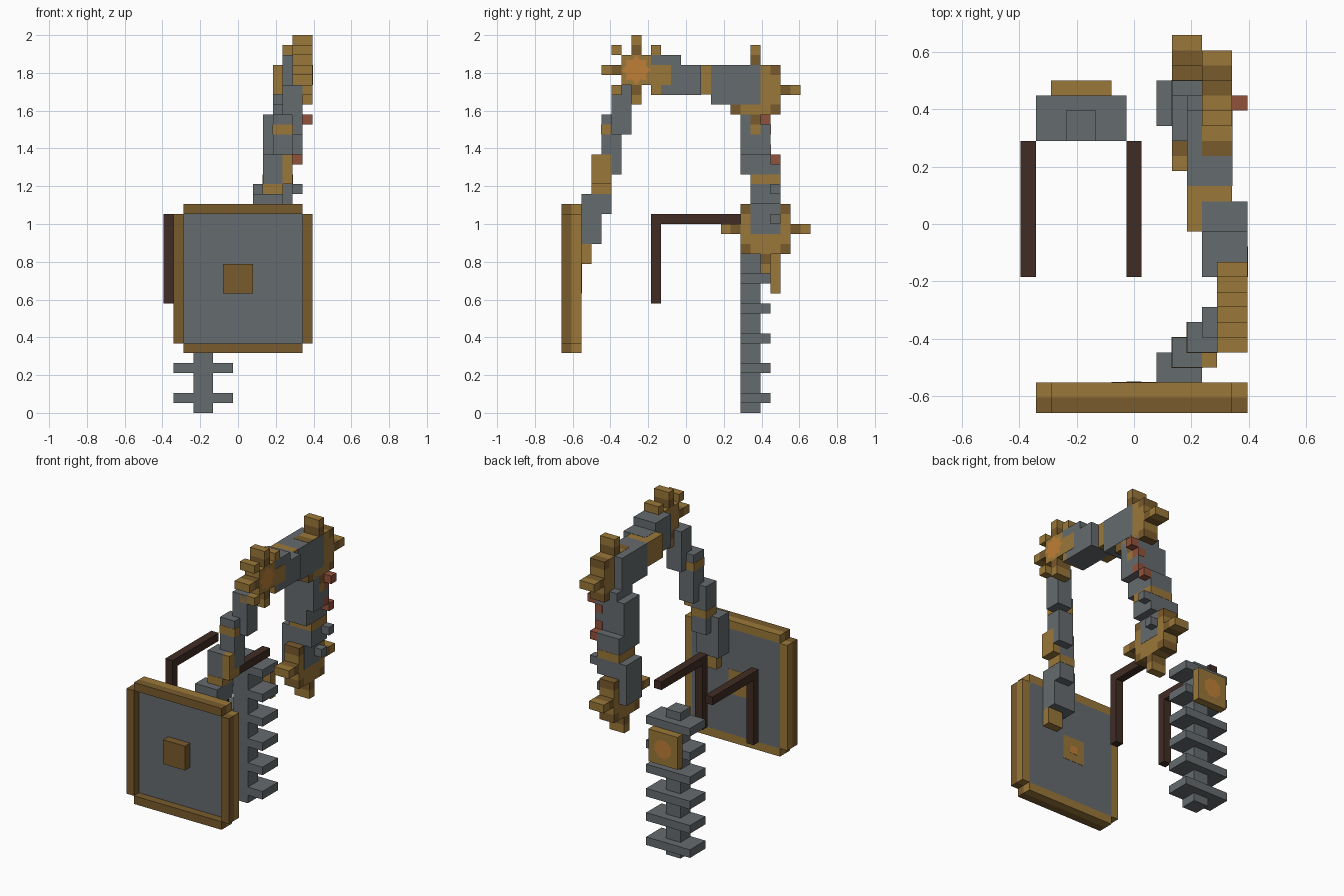
import bpy, bmesh, math
from mathutils import Vector

if "Cube" in bpy.data.objects:
    bpy.data.objects.remove(bpy.data.objects["Cube"])

U = 2 / 38                      # one block
ORIGIN = Vector((7.5, 12.5, 0))


def srgb(*rgb):
    return tuple(((c / 255 + 0.055) / 1.055) ** 2.4 for c in rgb) + (1,)


def material(name, *rgb):
    m = bpy.data.materials.new(name)
    m.use_nodes = True
    m.diffuse_color = srgb(*rgb)
    m.node_tree.nodes["Principled BSDF"].inputs["Base Color"].default_value = srgb(*rgb)
    return m


GREY, GOLD, DARK, ORANGE, RED, BROWN = range(6)
MATS = [material("slate grey", 101, 107, 110), material("old gold", 154, 119, 57),
        material("dark gold", 121, 91, 45), material("copper orange", 191, 126, 55),
        material("rust red", 146, 82, 60), material("dark brown", 64, 44, 36)]


def part(name, boxes, polygons=()):
    """One object from (x0, x1, y0, y1, z0, z1, colour) boxes and coloured polygons."""
    bm = bmesh.new()
    for x0, x1, y0, y1, z0, z1, col in boxes:
        res = bmesh.ops.create_cube(bm, size=1)
        for v in res["verts"]:
            s = v.co + Vector((0.5, 0.5, 0.5))
            v.co = Vector((x0 + s.x * (x1 - x0), y0 + s.y * (y1 - y0), z0 + s.z * (z1 - z0)))
        for f in {f for v in res["verts"] for f in v.link_faces}:
            f.material_index = col
    for points, col in polygons:
        bm.faces.new([bm.verts.new(p) for p in points]).material_index = col
    for v in bm.verts:
        v.co = (v.co - ORIGIN) * U
    mesh = bpy.data.meshes.new(name)
    bm.to_mesh(mesh)
    bm.free()
    for m in MATS:
        mesh.materials.append(m)
    ob = bpy.data.objects.new(name, mesh)
    bpy.context.collection.objects.link(ob)
    return ob


def cell(x0, x1, y, z, col, r=0.5):
    return (x0, x1, y - r, y + r, z - r, z + r, col)


def rays(x0, x1, y, z, start):
    """Four two-block spikes, dark at the root and light at the tip."""
    out = []
    for dy, dz in ((1, 0), (-1, 0), (0, 1), (0, -1)):
        for step, col in ((start, DARK), (start + 1, GOLD)):
            out.append(cell(x0, x1, y + dy * step, z + dz * step, col))
    return out


DIAG = [(a, b) for a in (-1, 1) for b in (-1, 1)]


def spiked_joint(name, x0, x1, y, z):
    """Block plate with dark corners and spikes."""
    boxes = [(x0, x1, y - 2.5, y + 2.5, z - 1.5, z + 1.5, GOLD),
             (x0, x1, y - 1.5, y + 1.5, z - 2.5, z - 1.5, GOLD),
             (x0, x1, y - 1.5, y + 1.5, z + 1.5, z + 2.5, GOLD)]
    boxes += [cell(x0, x1, y + 2 * a, z + 2 * b, DARK) for a, b in DIAG]
    part(name, boxes + rays(x0, x1, y, z, 3))


# Shield: recessed panel, two-layer frame, boss
part("shield_panel", [(2, 14, 1, 2, 7, 20, GREY)])
frame = []
for y, col in ((0, DARK), (1, GOLD)):
    frame += [(x, x + 1, y, y + 1, 7, 20, col) for x in (1, 14)]
    frame += [(2, 14, y, y + 1, z, z + 1, col) for z in (6, 20)]
part("shield_frame", frame)
part("shield_boss", [(6, 9, 0, 1, 12, 15, DARK), (6, 9, 1, 2.03, 12, 15, GOLD),
                     (7, 8, 2, 2.06, 13, 14, ORANGE)])

# Front arm, rising from the shield
part("front_hand", [(9, 12, 2, 4, 17, 22, GREY), (10, 12, 2, 3, 15, 17, GOLD)])
part("front_wrist", [(10, 12, 3, 5, 20, 26, GREY), (9.97, 12.03, 2.97, 5.03, 22, 23, GOLD),
                     (12, 13, 3, 5, 23, 26, GOLD)])
part("front_forearm", [(11, 13, 4, 6, 24, 30, GREY), (10.97, 13.03, 3.97, 6.03, 28, 29, GOLD)])
part("front_elbow", [(12, 14, 5, 7, 28, 33, GREY)])

# Front star with copper emblem
sy, sz = 7.5, 34.5
star = [cell(13, 15, sy, sz, GOLD, 1.5)] + rays(13, 15, sy, sz, 2)
star += [(13, 15, sy - .5, sy + .5, sz + 3, sz + 3.5, GOLD)]
star += [cell(13, 15, sy + 2 * a, sz + 2 * b, GOLD) for a, b in DIAG]
emblem = []
for i in range(16):
    r = (1.5, 1.05, 1.45, 1.05)[i % 4]
    a = i * math.tau / 16
    emblem.append((15.04, sy + r * math.cos(a), sz + r * math.sin(a)))
part("front_star", star, [(emblem, ORANGE)])

# Top beam
part("beam_front", [(12, 15, 9, 14, 32, 35, GREY), (12, 15, 9, 12, 35, 36, GREY),
                    (13, 15.03, 9, 11, 32.97, 35, GOLD)])
part("beam_collar", [(11, 13.97, 12, 15, 32.03, 34.97, GOLD)])
part("beam_back", [(11, 14.03, 15, 20, 31, 34.97, GREY)])
spiked_joint("upper_back_joint", 12, 14, 19.5, 32.5)

# Back arm, descending
part("back_upper_arm", [(10, 13, 18, 21, 24, 30, GREY), (11, 14, 18, 21, 26, 31, GREY)])
part("back_forearm", [(10, 13, 19, 22, 21, 26, GREY), (9.97, 13.03, 18.97, 22.03, 23, 24, GOLD)])
part("back_hand", [(9, 12.03, 19, 22, 18, 23, GREY)])
spiked_joint("lower_back_joint", 10, 12, 20.5, 18.5)
part("back_studs", [(14, 15, 20, 21, 29, 30, RED), (13, 14, 20, 21.03, 28, 29, RED),
                    (13, 14, 20, 21.03, 26, 27, RED), (13, 14, 21, 22, 25, 26, RED),
                    (13, 14, 21, 22, 22, 23, GREY), (12, 13, 21, 22, 19, 20, GREY)])

# Spine with ribs and back plate
part("spine_column", [(3, 5, 18, 20, 0, 18, GREY)])
part("spine_ribs", [(1, 7, 18, 21, z, z + 1, GREY) for z in range(1, 17, 3)])
disc = [(4 + 1.2 * math.sin(a), 22.04, 14 + 1.2 * math.cos(a))
        for a in (math.tau * (i + 0.5) / 8 for i in range(8))]
part("back_plate", [(2, 6, 21, 22, 12, 16, GOLD), (3, 5, 20, 21, 13, 15, GREY)], [(disc, ORANGE)])

# Shoulder straps
for name, x in (("right_strap", 0), ("left_strap", 7)):
    part(name, [(x, x + 1, 9, 18, 19, 20, BROWN), (x, x + 1, 9, 10, 11, 19, BROWN)])
